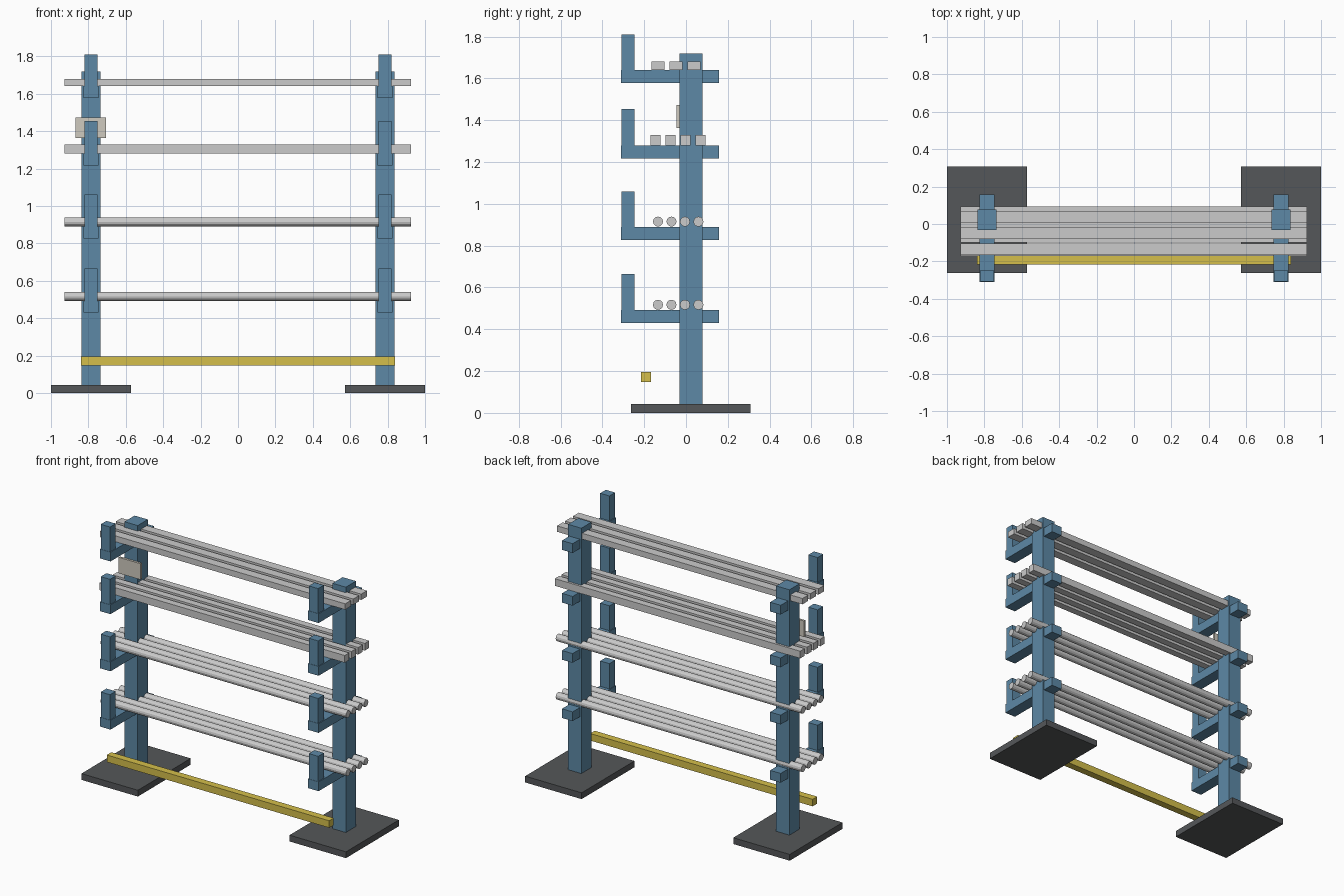
import bpy
import bmesh
from math import pi
from mathutils import Matrix

if "Cube" in bpy.data.objects:
    bpy.data.objects.remove(bpy.data.objects["Cube"])


def material(name, rgb):
    m = bpy.data.materials.new(name)
    m.diffuse_color = (*rgb, 1)
    m.use_nodes = True
    m.node_tree.nodes["Principled BSDF"].inputs["Base Color"].default_value = m.diffuse_color
    return m


BLUE = material("blue_paint", (0.11, 0.25, 0.38))
DARK = material("dark_steel", (0.09, 0.095, 0.10))
STEEL = material("bare_steel", (0.52, 0.53, 0.54))
YELLOW = material("yellow_paint", (0.66, 0.52, 0.07))
BEIGE = material("plate_beige", (0.62, 0.59, 0.52))


def finish(name, bm, mat):
    mesh = bpy.data.meshes.new(name)
    bm.to_mesh(mesh)
    bm.free()
    mesh.materials.append(mat)
    ob = bpy.data.objects.new(name, mesh)
    bpy.context.collection.objects.link(ob)
    return ob


def box(name, x, y, z, mat):
    """Box from (min, max) ranges on each axis."""
    bm = bmesh.new()
    size = [b - a for a, b in (x, y, z)]
    mid = [(a + b) / 2 for a, b in (x, y, z)]
    bmesh.ops.create_cube(bm, size=1, matrix=Matrix.Translation(mid) @ Matrix.Diagonal((*size, 1)))
    return finish(name, bm, mat)


def rod(name, y, z, radius, x):
    """Round bar lying along x."""
    bm = bmesh.new()
    place = Matrix.Translation(((x[0] + x[1]) / 2, y, z)) @ Matrix.Rotation(pi / 2, 4, 'Y')
    bmesh.ops.create_cone(bm, cap_ends=True, segments=12, radius1=radius, radius2=radius,
                          depth=x[1] - x[0], matrix=place)
    return finish(name, bm, STEEL)


ARM_TOPS = (0.492, 0.89, 1.28, 1.64)
STOP_TOPS = (0.665, 1.06, 1.453, 1.81)
BAR_X = (-0.928, 0.926)

# Two matching uprights, each with base plate, arms and end stops
for side, s in (("left", -1), ("right", 1)):
    cx = s * 0.786

    def across(half):
        return (cx - half, cx + half)

    box(f"{side}_base_plate", across(0.213), (-0.262, 0.308), (0, 0.043), DARK)
    box(f"{side}_column", across(0.05), (-0.031, 0.078), (0.043, 1.718), BLUE)
    for i, (top, stop) in enumerate(zip(ARM_TOPS, STOP_TOPS), 1):
        box(f"{side}_arm_{i}", across(0.04), (-0.31, 0.158), (top - 0.063, top), BLUE)
        box(f"{side}_end_stop_{i}", across(0.035), (-0.308, -0.247), (top, stop), BLUE)

# Round bars on the two lower levels
for level in (0, 1):
    for j in range(4):
        rod(f"round_bar_{level + 1}_{j + 1}", -0.134 + 0.0645 * j, ARM_TOPS[level] + 0.025, 0.024, BAR_X)

# Square bars on the third level
for j in range(4):
    y = -0.147 + 0.072 * j
    box(f"square_bar_{j + 1}", BAR_X, (y - 0.024, y + 0.024), (1.28, 1.329), STEEL)

# Flat bars on the top level
for j in range(3):
    y = -0.135 + 0.0865 * j
    box(f"flat_bar_{j + 1}", BAR_X, (y - 0.031, y + 0.031), (1.64, 1.68), STEEL)

# Yellow guard rail low at the front
box("guard_rail", (-0.84, 0.84), (-0.216, -0.167), (0.147, 0.195), YELLOW)

# Blank load plate on the left column
box("load_plate", (-0.87, -0.705), (-0.046, -0.031), (1.363, 1.472), BEIGE)
